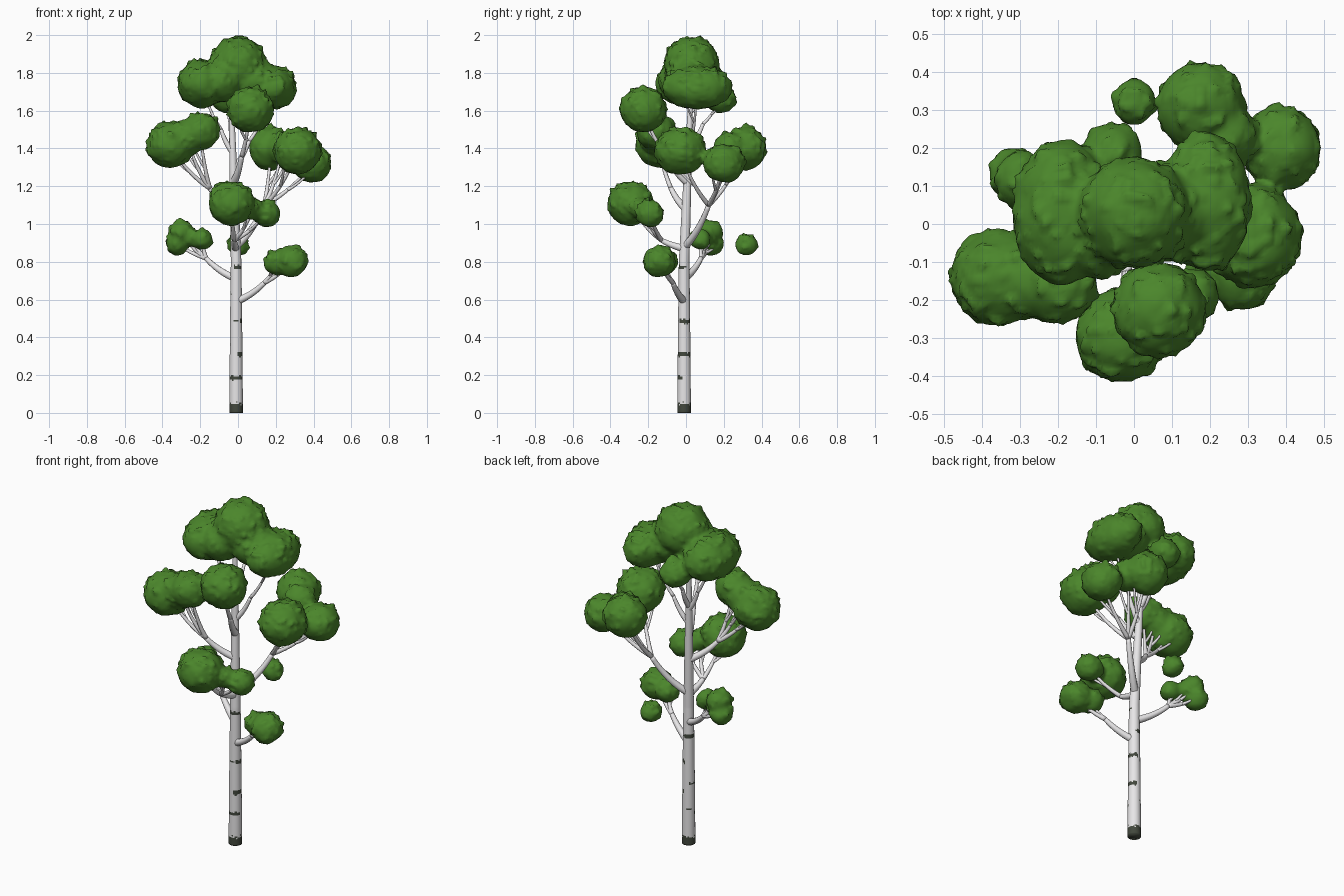
import bpy, bmesh, math
from mathutils import Vector, Matrix, noise

cube = bpy.data.objects.get("Cube")
if cube:
    bpy.data.objects.remove(cube, do_unlink=True)


def material(name, rgb):
    m = bpy.data.materials.new(name)
    m.use_nodes = True
    m.diffuse_color = (*rgb, 1)
    bsdf = m.node_tree.nodes["Principled BSDF"]
    bsdf.inputs["Base Color"].default_value = (*rgb, 1)
    bsdf.inputs["Roughness"].default_value = 0.9
    return m


leaf = material("leaf green", (0.07, 0.238, 0.024))
bark = material("pale bark", (0.8, 0.79, 0.8))
mark = material("dark bark", (0.055, 0.065, 0.047))


def finish(bm, name, *materials):
    """Turn a bmesh into a smooth shaded object."""
    mesh = bpy.data.meshes.new(name)
    for face in bm.faces:
        face.smooth = True
    bm.to_mesh(mesh)
    bm.free()
    for m in materials:
        mesh.materials.append(m)
    obj = bpy.data.objects.new(name, mesh)
    bpy.context.collection.objects.link(obj)
    return obj


def tube(bm, path, radii, sides):
    """Skin a list of points with round rings and closed ends."""
    rings = []
    last = len(path) - 1
    for i, (point, radius) in enumerate(zip(path, radii)):
        ahead = path[min(i + 1, last)] - path[max(i - 1, 0)]
        turn = Vector((0, 0, 1)).rotation_difference(ahead)
        ring = []
        for k in range(sides):
            angle = math.tau * k / sides
            spoke = Vector((math.cos(angle), math.sin(angle), 0)) * radius
            ring.append(bm.verts.new(point + turn @ spoke))
        rings.append(ring)
    for low, high in zip(rings, rings[1:]):
        for k in range(sides):
            j = (k + 1) % sides
            bm.faces.new((low[k], low[j], high[j], high[k]))
    bm.faces.new(rings[0][::-1])
    bm.faces.new(rings[-1])


def trunk_point(z):
    """Centre line of the trunk, which leans gently toward the top."""
    lean = max(0, z - 0.8)
    return Vector((-0.01 - 0.03 * lean, -0.01 + 0.04 * lean, z))


def trunk_radius(z):
    return 0.036 - 0.006 * z - 0.005 * z * z


# Trunk, with a dark foot and short dark bark marks
bm = bmesh.new()
heights = [i / 130 for i in range(230)]
tube(bm, [trunk_point(z) for z in heights], [trunk_radius(z) for z in heights], 28)
# height, facing angle and half width in degrees
marks = [(0.185, -95, 75), (0.31, 0, 75), (0.485, 15, 65), (0.49, -90, 20),
         (0.635, 145, 65), (0.77, -45, 65), (0.36, 165, 35), (0.21, 125, 25)]
for face in bm.faces:
    c = face.calc_center_median()
    out = c - trunk_point(c.z)
    angle = math.degrees(math.atan2(out.y, out.x))
    rough = 1 + 0.5 * noise.noise(c * 90)
    dark = c.z < 0.048 * rough
    for z, facing, width in marks:
        away = abs((angle - facing + 180) % 360 - 180)
        dark = dark or (away < width * rough and abs(c.z - z) < width * rough / 6000)
    face.material_index = int(dark)
finish(bm, "trunk", bark, mark)


def limb(bm, start, tip, thick, thin):
    """Tapered branch that leaves sideways and bends upward; returns its path."""
    bend = Vector((*start.xy.lerp(tip.xy, 0.6), start.z * 0.65 + tip.z * 0.35))
    steps = [i / 14 for i in range(15)]
    path = [start.lerp(bend, t).lerp(bend.lerp(tip, t), t) for t in steps]
    tube(bm, path, [thick + (thin - thick) * t for t in steps], 10)
    return path


def branch(name, height, fork, blobs, thick=0.021):
    """Limb from the trunk to a fork, then twigs into each blob with side shoots."""
    bm = bmesh.new()
    fork = Vector(fork)
    limb(bm, trunk_point(height), fork, thick, thick * 0.62)
    for x, y, z, r, stretch in blobs:
        tip = Vector((x, y, z))
        path = limb(bm, fork, tip, thick * 0.62, thick * 0.25)
        side = (tip - fork).cross((0, 0, 1)).normalized() * r * 0.7
        limb(bm, path[6], tip + side, thick * 0.4, thick * 0.2)
    finish(bm, name + "_branch", bark)


def foliage(name, blobs):
    """Merge rounded blobs (x, y, z, radius, stretch along y) into a lumpy mass."""
    bm = bmesh.new()
    for x, y, z, r, stretch in blobs:
        shape = Matrix.Translation((x, y, z)) @ Matrix.Diagonal((r, r * stretch, r * 0.97, 1))
        bmesh.ops.create_icosphere(bm, subdivisions=4, radius=1, matrix=shape)
    source = finish(bm, name + "_source")
    remesh = source.modifiers.new("merge", "REMESH")
    remesh.mode = "VOXEL"
    remesh.voxel_size = 0.013
    relax = source.modifiers.new("relax", "SMOOTH")
    relax.iterations = 4
    graph = bpy.context.evaluated_depsgraph_get()
    merged = bpy.data.meshes.new_from_object(source.evaluated_get(graph))
    bm = bmesh.new()
    bm.from_mesh(merged)
    bpy.data.objects.remove(source, do_unlink=True)
    bpy.data.meshes.remove(merged)
    # Soft lumps everywhere, small leafy points mostly on upper sides
    bm.normal_update()
    moves = []
    for v in bm.verts:
        lump = 0.007 * noise.noise(v.co * 14)
        point = 0.035 * max(0, noise.noise(v.co * 37) - 0.15)
        moves.append(v.normal * (lump + point * (0.6 + 0.4 * v.normal.z)))
    for v, move in zip(bm.verts, moves):
        v.co += move
    finish(bm, name + "_leaves", leaf)


def bough(name, height, fork, *blobs):
    """Foliage carried by a forked branch."""
    branch(name, height, fork, blobs)
    foliage(name, blobs)


# Lower and middle boughs
bough("low_right", 0.59, (0.14, -0.07, 0.69),
      (0.285, -0.14, 0.802, 0.086, 1), (0.205, -0.115, 0.795, 0.07, 1))
bough("low_left", 0.71, (-0.17, 0.08, 0.82),
      (-0.32, 0.13, 0.895, 0.062, 1.2), (-0.3, 0.12, 0.96, 0.064, 1.2),
      (-0.19, 0.075, 0.92, 0.056, 1), (-0.25, 0.1, 0.93, 0.05, 1))
bough("front", 0.87, (-0.02, -0.13, 0.915),
      (-0.035, -0.295, 1.11, 0.121, 1), (0.15, -0.19, 1.055, 0.074, 1),
      (0.08, -0.235, 1.08, 0.06, 1))
bough("right", 0.88, (0.14, 0.12, 1.1),
      (0.175, 0.31, 1.4, 0.117, 1), (0.235, 0.235, 1.4, 0.09, 1),
      (0.39, 0.2, 1.32, 0.104, 1.08), (0.315, -0.03, 1.385, 0.127, 1.07))
bough("left", 1.08, (-0.15, -0.08, 1.19),
      (-0.36, -0.14, 1.42, 0.125, 1), (-0.2, -0.16, 1.49, 0.102, 1),
      (-0.27, -0.15, 1.46, 0.1, 1))
bough("upper_front", 1.22, (0.02, -0.1, 1.36), (0.065, -0.225, 1.605, 0.124, 1))
foliage("back_ball", [(0, 0.32, 0.89, 0.058, 1.08)])

# Crown, held by three thin branches
left = (-0.19, 0.03, 1.742, 0.13, 1.48)
right = (0.19, 0.06, 1.722, 0.118, 1.55)
back = (-0.06, 0.18, 1.665, 0.083, 1)
branch("crown_left", 1.38, (-0.09, 0.02, 1.5), [left], 0.016)
branch("crown_right", 1.3, (0.06, 0.03, 1.44), [right], 0.016)
branch("crown_back", 1.4, (-0.04, 0.09, 1.53), [back], 0.016)
foliage("crown", [left, right, back, (0, 0.03, 1.848, 0.146, 1),
                  (-0.09, 0, 1.76, 0.12, 1.2), (0.09, 0.03, 1.76, 0.12, 1.1)])
